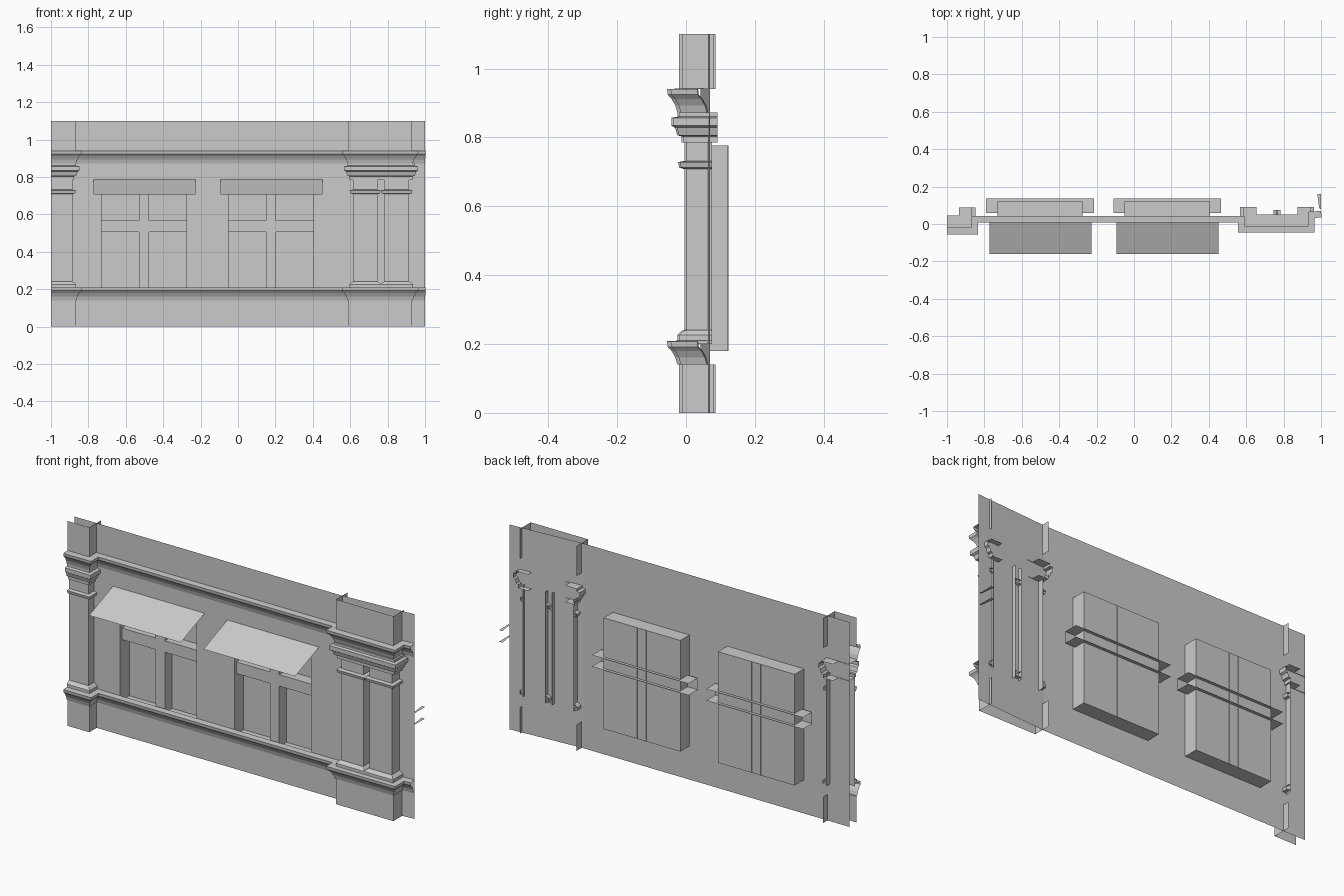
import bpy
import bmesh
from mathutils import Vector

cube = bpy.data.objects.get("Cube")
if cube:
    bpy.data.objects.remove(cube, do_unlink=True)


def finish(name, bm):
    mesh = bpy.data.meshes.new(name)
    bm.to_mesh(mesh)
    bm.free()
    obj = bpy.data.objects.new(name, mesh)
    bpy.context.collection.objects.link(obj)
    return obj


def sweep(name, path, profile):
    """Sweep (offset, z) points along a plan path with mitred corners."""
    pts = [Vector(p) for p in path]
    dirs = [(b - a).normalized() for a, b in zip(pts, pts[1:])]
    norms = [Vector((d.y, -d.x)) for d in dirs]
    bm = bmesh.new()
    rows = []
    for i, p in enumerate(pts):
        n0, n1 = norms[max(i - 1, 0)], norms[min(i, len(norms) - 1)]
        miter = (n0 + n1) / (1 + n0.dot(n1))
        rows.append([bm.verts.new((*(p + miter * d), z)) for d, z in profile])
    for a, b in zip(rows, rows[1:]):
        for j in range(len(profile) - 1):
            bm.faces.new((a[j], b[j], b[j + 1], a[j + 1]))
    return finish(name, bm)


def quads(name, faces):
    bm = bmesh.new()
    for face in faces:
        bm.faces.new([bm.verts.new(p) for p in face])
    return finish(name, bm)


def level(x0, x1, y0, y1, z):
    return [(x0, y0, z), (x1, y0, z), (x1, y1, z), (x0, y1, z)]


HEIGHT = 1.1
WALL = 0.042
WINDOWS = {"right": (-0.73, -0.275), "left": (-0.05, 0.405)}
SILL, HEAD, GLASS = 0.18, 0.777, 0.12
BAR_Z = (0.505, 0.567)

# Wall sheet with two openings and a slight bend behind the wide pilaster
wall_points = [(-1, WALL)]
for span in WINDOWS.values():
    wall_points += [(x, WALL) for x in span]
wall_points += [(0.58, WALL), (1, 0.07)]
levels = [0, SILL, HEAD, HEIGHT]
bm = bmesh.new()
grid = [[bm.verts.new((x, y, z)) for z in levels] for x, y in wall_points]
for i in range(len(grid) - 1):
    for j in range(len(levels) - 1):
        if j == 1 and i in (1, 3):
            continue
        a, b = grid[i], grid[i + 1]
        bm.faces.new((a[j], b[j], b[j + 1], a[j + 1]))
finish("wall", bm)

# Plinth and parapet blocks, open sheets whose sides pass through the wall
narrow_block = [(-1, -0.02), (-0.87, -0.02), (-0.87, 0.08)]
wide_block = [(0.59, 0.085), (0.59, -0.01), (0.93, -0.01), (0.93, 0.08)]
for label, path in (("narrow", narrow_block), ("wide", wide_block)):
    sweep(label + "_plinth", path, [(0, 0), (0, 0.14)])
    sweep(label + "_parapet_block", path, [(0, 0.94), (0, HEIGHT)])

# Moulded bands breaking forward around both pilasters
band_path = [(-1, -0.02), (-0.87, -0.02), (-0.87, WALL), (0.59, WALL),
             (0.59, -0.01), (0.93, -0.01), (0.93, 0.065), (1, 0.07)]
band = [(0, 0), (0.005, 0), (0.011, 0.021), (0.022, 0.04), (0.033, 0.052),
        (0.035, 0.068), (0, 0.07)]
for name, z in (("lower_band", 0.14), ("upper_cornice", 0.872)):
    sweep(name, band_path, [(d, z + h) for d, h in band])

# Pilaster shafts with base and neck rings
shafts = {
    "narrow_shaft": [(-1, -0.005), (-0.885, -0.005), (-0.885, 0.075)],
    "wide_shaft_inner": [(0.615, 0.075), (0.615, 0), (0.745, 0), (0.745, 0.075)],
    "wide_shaft_outer": [(0.782, 0.075), (0.782, 0), (0.915, 0), (0.915, 0.075)],
}
base = [(0, 0.21), (0.02, 0.21), (0.02, 0.226), (0.008, 0.238), (0, 0.24)]
neck = [(0, 0.708), (0.014, 0.712), (0.018, 0.728), (0, 0.732)]
for name, path in shafts.items():
    sweep(name, path, [(0, 0.2), (0, 0.8)])
    sweep(name + "_base", path, base)
    sweep(name + "_neck", path, neck)

# Stepped capitals, one on the narrow shaft and one spanning the pair
capital = [(-0.05, 0.785), (0.008, 0.785), (0.008, 0.803), (0.02, 0.806),
           (0.027, 0.828), (0.037, 0.834), (0.037, 0.857), (0.02, 0.86),
           (0.02, 0.873), (-0.05, 0.873)]
sweep("narrow_capital", [(-1, -0.005), (-0.885, -0.005), (-0.885, 0.088)], capital)
sweep("wide_capital",
      [(0.605, 0.092), (0.605, 0), (0.925, 0), (0.925, 0.092)], capital)

for side, (x0, x1) in WINDOWS.items():
    # Recess: reveals, glazing plane, sill and head
    sweep(side + "_window_recess",
          [(x0, WALL), (x0, GLASS), (x1, GLASS), (x1, WALL)],
          [(0, SILL), (0, HEAD)])
    quads(side + "_window_sill_and_head",
          [level(x0, x1, WALL, GLASS, z) for z in (SILL, HEAD)])

    # Upright mullion and horizontal crossbar, both open at the back
    mid = (x0 + x1) / 2
    m0, m1, front = mid - 0.027, mid + 0.027, 0.058
    sweep(side + "_window_mullion",
          [(m0, 0.123), (m0, front), (m1, front), (m1, 0.123)],
          [(0, SILL), (0, HEAD)])
    b0, b1 = x0 - 0.06, x1 + 0.06
    quads(side + "_window_crossbar",
          [level(b0, b1, front, 0.136, z) for z in BAR_Z] +
          [[(b0, front, BAR_Z[0]), (b1, front, BAR_Z[0]),
            (b1, front, BAR_Z[1]), (b0, front, BAR_Z[1])]])

    # Sloping awning
    a0, a1 = x0 - 0.043, x1 + 0.047
    quads(side + "_awning", [[(a0, -0.16, 0.707), (a1, -0.16, 0.707),
                              (a1, WALL, 0.787), (a0, WALL, 0.787)]])

# Ends of the neighbouring crossbar at the wall edge
quads("end_crossbar", [[(0.99, 0.085, z), (1, 0.075, z),
                        (1, 0.16, z), (0.98, 0.16, z)] for z in BAR_Z])
